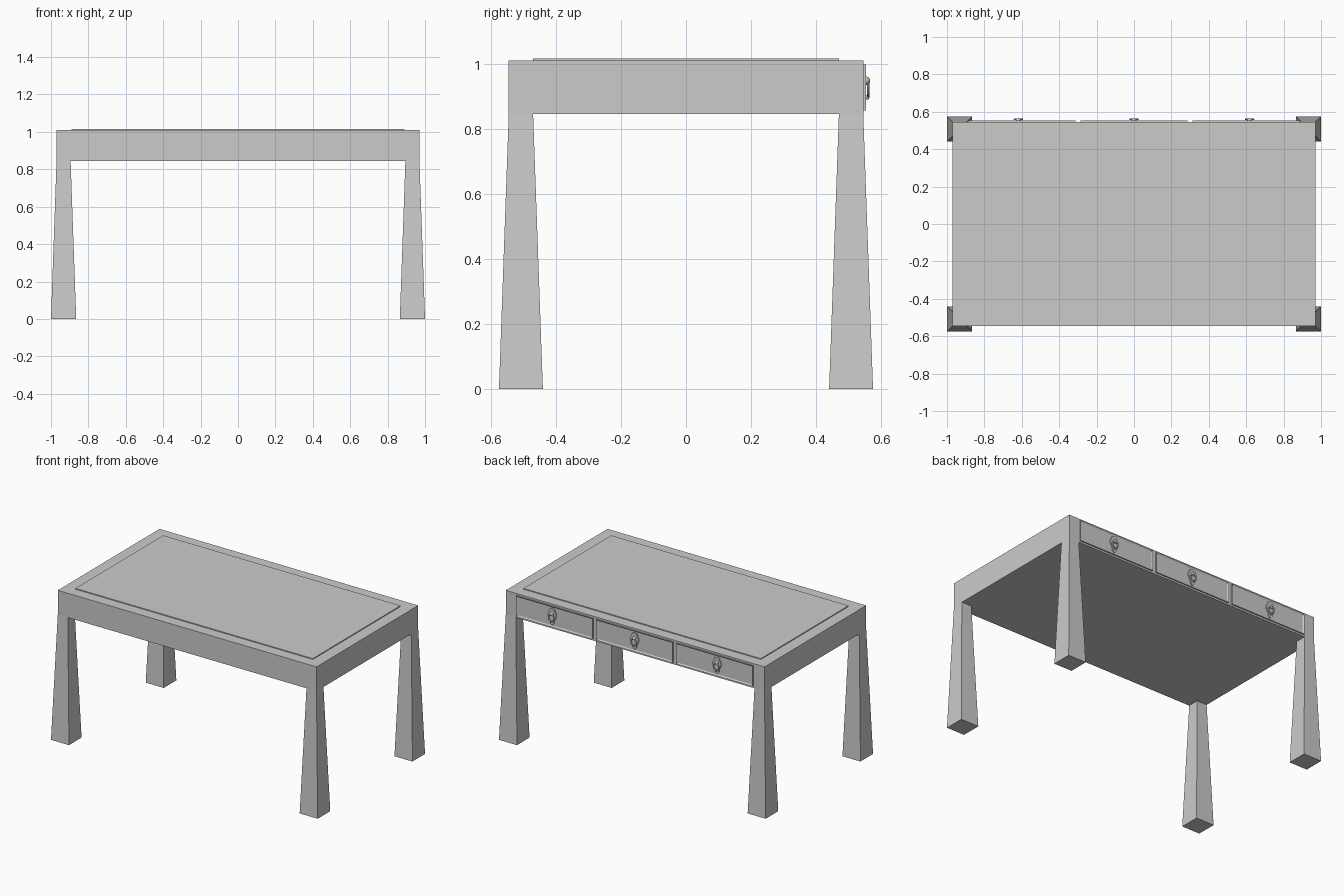
import bpy, bmesh, math
from mathutils import Matrix, Vector

if "Cube" in bpy.data.objects:
    bpy.data.objects.remove(bpy.data.objects["Cube"])


def add_object(name, bm):
    bmesh.ops.recalc_face_normals(bm, faces=bm.faces)
    mesh = bpy.data.meshes.new(name)
    bm.to_mesh(mesh)
    bm.free()
    obj = bpy.data.objects.new(name, mesh)
    bpy.context.collection.objects.link(obj)
    return obj


def box_bm(x0, x1, y0, y1, z0, z1):
    bm = bmesh.new()
    size = Matrix.Diagonal((x1 - x0, y1 - y0, z1 - z0, 1))
    centre = Matrix.Translation(((x0 + x1) / 2, (y0 + y1) / 2, (z0 + z1) / 2))
    bmesh.ops.create_cube(bm, size=1, matrix=centre @ size)
    return bm


# Solid table body and slightly raised writing surface
add_object("table_body", box_bm(-0.97, 0.97, -0.545, 0.545, 0.845, 1.01))
add_object("top_panel", box_bm(-0.89, 0.89, -0.47, 0.47, 1.0, 1.016))

# Four square legs, flaring towards the floor
for sx, side in ((-1, "left"), (1, "right")):
    for sy, end in ((-1, "front"), (1, "back")):
        cx, cy = sx * 0.9325, sy * 0.5075
        bm = box_bm(cx - 0.0375, cx + 0.0375, cy - 0.0375, cy + 0.0375, 0, 0.845)
        for v in bm.verts:
            if v.co.z < 0.1:
                v.co.x = cx + (v.co.x - cx) * 1.8
                v.co.y = cy + (v.co.y - cy) * 1.8
        add_object(f"{end}_{side}_leg", bm)


# Drawer front with a raised border around a sunken panel
def drawer_front(name, cx):
    bm = box_bm(cx - 0.287, cx + 0.287, 0.54, 0.553, 0.857, 0.998)
    bm.normal_update()
    face = [f for f in bm.faces if f.normal.y > 0.9]
    bmesh.ops.inset_region(bm, faces=face, thickness=0.013)
    bmesh.ops.translate(bm, verts=face[0].verts, vec=(0, -0.006, 0))
    add_object(name, bm)


# Shield-shaped handle plate: half outline mirrored, then extruded
def handle_plate(name, cx):
    half = [(0, 0.985), (0.018, 0.978), (0.023, 0.963), (0.032, 0.948),
            (0.030, 0.928), (0.018, 0.908), (0.014, 0.885), (0, 0.868)]
    outline = half + [(-x, z) for x, z in reversed(half[1:-1])]
    bm = bmesh.new()
    face = bm.faces.new([bm.verts.new((cx + x, 0.545, z)) for x, z in outline])
    ext = bmesh.ops.extrude_face_region(bm, geom=[face])["geom"]
    verts = [e for e in ext if isinstance(e, bmesh.types.BMVert)]
    bmesh.ops.translate(bm, verts=verts, vec=(0, 0.009, 0))
    add_object(name, bm)


def smooth(obj, name):
    obj.name = name
    bpy.ops.object.shade_smooth_by_angle()


# Three drawers with a knob and drop ring on each
for i, cx in enumerate((-0.6, 0, 0.6), 1):
    drawer_front(f"drawer_front_{i}", cx)
    hx = cx * 1.03
    handle_plate(f"handle_plate_{i}", hx)
    bpy.ops.mesh.primitive_uv_sphere_add(segments=12, ring_count=8, radius=0.013,
                                         location=(hx, 0.553, 0.948))
    smooth(bpy.context.object, f"handle_knob_{i}")
    bpy.ops.mesh.primitive_torus_add(major_segments=20, minor_segments=8,
                                     major_radius=0.021, minor_radius=0.004,
                                     location=(hx, 0.560, 0.922),
                                     rotation=(math.radians(90), 0, 0))
    smooth(bpy.context.object, f"handle_ring_{i}")
    bpy.ops.mesh.primitive_uv_sphere_add(segments=10, ring_count=6, radius=0.007,
                                         location=(hx, 0.557, 0.897))
    smooth(bpy.context.object, f"handle_drop_{i}")
